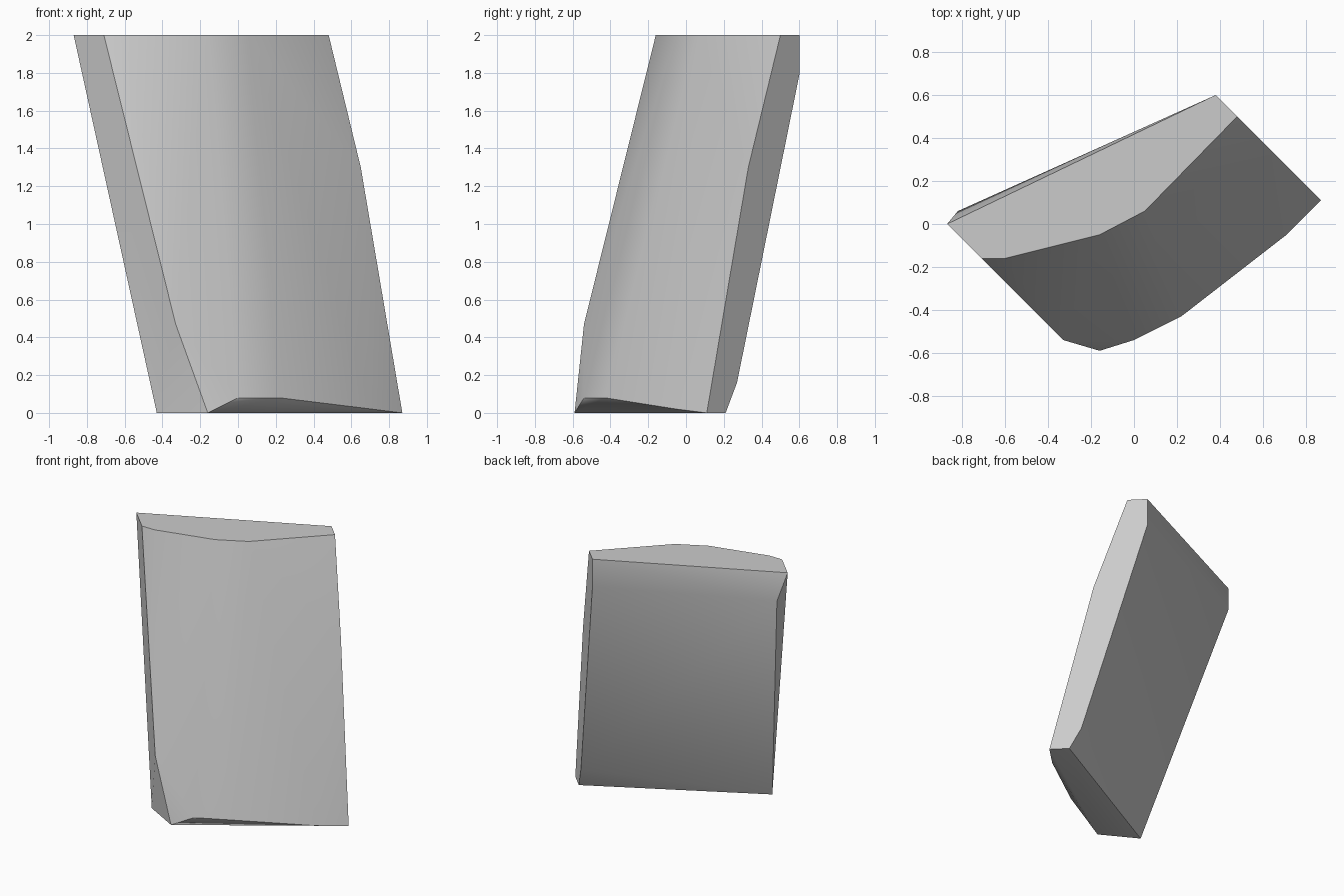
import bpy
import bmesh
import math

cube = bpy.data.objects.get("Cube")
if cube:
    bpy.data.objects.remove(cube, do_unlink=True)

# Material
stone = bpy.data.materials.new("plain grey")
stone.use_nodes = True
grey = (0.6, 0.6, 0.6, 1)
stone.diffuse_color = grey
stone.node_tree.nodes["Principled BSDF"].inputs["Base Color"].default_value = grey

# Both ends are upright planes where x + y is constant
LEFT_SUM, RIGHT_SUM = -0.87, 0.98


def end_corners(total, x_and_height):
    return [(x, total - x, z) for x, z in x_and_height]


# Flat end outlines, running down the front edge and up the back edge
left_end = end_corners(LEFT_SUM, [(-0.87, 2), (-0.71, 2), (-0.33, 0.47), (-0.43, 0)])
right_end = end_corners(RIGHT_SUM, [(0.48, 2), (0.65, 1.3), (0.87, 0), (0.77, 0),
                                    (0.71, 0.16), (0.38, 1.79), (0.38, 2)])

# Bowed front: upper rim, then the chipped lower rim
front_top = [(-0.60, -0.16, 2), (-0.16, -0.05, 2), (0.05, 0.06, 2)]
front_bottom = [(-0.16, -0.59, 0), (0, -0.54, 0.08), (0.22, -0.43, 0.08),
                (0.71, -0.05, 0.02)]

# Worn upper back corner
back_corner = [(-0.82, 0.06, 1.79)]

# Slanted slab spanning all the outlines
bm = bmesh.new()
for corner in left_end + right_end + front_top + front_bottom + back_corner:
    bm.verts.new(corner)
bmesh.ops.convex_hull(bm, input=bm.verts[:])
bmesh.ops.dissolve_limit(bm, angle_limit=math.radians(1.5),
                         verts=bm.verts[:], edges=bm.edges[:])
bmesh.ops.recalc_face_normals(bm, faces=bm.faces[:])

mesh = bpy.data.meshes.new("slanted_slab")
bm.to_mesh(mesh)
bm.free()
mesh.materials.append(stone)
slab = bpy.data.objects.new("slanted_slab", mesh)
bpy.context.collection.objects.link(slab)

# Soft shading across the bowed faces, crisp at the ends
bpy.ops.object.select_all(action="DESELECT")
slab.select_set(True)
bpy.context.view_layer.objects.active = slab
bpy.ops.object.shade_smooth_by_angle(angle=math.radians(30))
